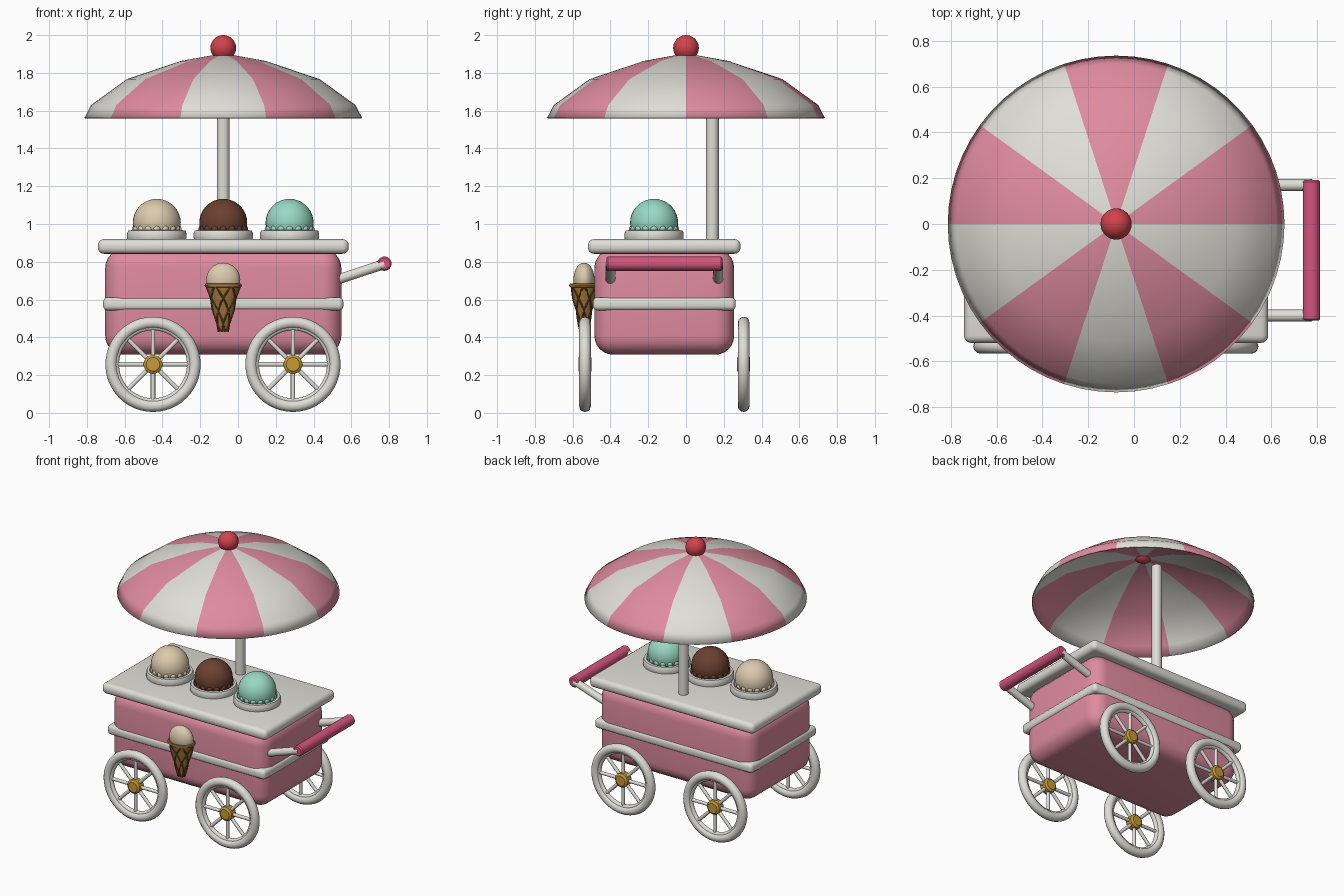
import bpy, bmesh, math
from mathutils import Vector

cube = bpy.data.objects.get("Cube")
if cube:
    bpy.data.objects.remove(cube, do_unlink=True)


def material(name, r, g, b):
    m = bpy.data.materials.new(name)
    m.use_nodes = True
    m.diffuse_color = (r, g, b, 1)
    m.node_tree.nodes["Principled BSDF"].inputs["Base Color"].default_value = (r, g, b, 1)
    return m


PINK = material("soft pink", 0.74, 0.26, 0.35)
WHITE = material("warm white", 0.74, 0.73, 0.68)
ROSE = material("deep rose", 0.65, 0.09, 0.21)
RED = material("cherry red", 0.64, 0.055, 0.073)
GOLD = material("gold", 0.57, 0.32, 0.04)
MINT = material("mint", 0.32, 0.69, 0.55)
COCOA = material("chocolate", 0.147, 0.051, 0.03)
CREAM = material("vanilla cream", 0.71, 0.59, 0.42)
WAFER = material("wafer", 0.39, 0.19, 0.047)
CRUST = material("dark wafer", 0.17, 0.073, 0.02)

CX, CY = -0.078, -0.115      # middle of the cart


def finish(name, bm, *mats, angle=40):
    bmesh.ops.recalc_face_normals(bm, faces=bm.faces)
    mesh = bpy.data.meshes.new(name)
    bm.to_mesh(mesh)
    bm.free()
    ob = bpy.data.objects.new(name, mesh)
    bpy.context.collection.objects.link(ob)
    for m in mats:
        mesh.materials.append(m)
    bpy.ops.object.select_all(action="DESELECT")
    ob.select_set(True)
    bpy.context.view_layer.objects.active = ob
    bpy.ops.object.shade_smooth_by_angle(angle=math.radians(angle))
    return ob


def rounded_box(name, size, z, bevel, mat, segments=4):
    bm = bmesh.new()
    bmesh.ops.create_cube(bm, size=1)
    bmesh.ops.scale(bm, vec=size, verts=bm.verts)
    bmesh.ops.translate(bm, vec=(CX, CY, z), verts=bm.verts)
    bmesh.ops.bevel(bm, geom=bm.edges[:], offset=bevel, segments=segments,
                    profile=0.5, affect="EDGES")
    return finish(name, bm, mat)


def add_ball(bm, centre, radius, scale=(1, 1, 1), u=32, v=18):
    new = bmesh.ops.create_uvsphere(bm, u_segments=u, v_segments=v, radius=radius)["verts"]
    bmesh.ops.scale(bm, vec=scale, verts=new)
    bmesh.ops.translate(bm, vec=centre, verts=new)


def add_rod(bm, a, b, r1, r2=None, sides=24):
    a, b = Vector(a), Vector(b)
    new = bmesh.ops.create_cone(bm, cap_ends=True, segments=sides, radius1=r1,
                                radius2=r1 if r2 is None else r2,
                                depth=(b - a).length)["verts"]
    turn = Vector((0, 0, 1)).rotation_difference(b - a).to_matrix()
    bmesh.ops.rotate(bm, verts=new, matrix=turn)
    bmesh.ops.translate(bm, vec=(a + b) / 2, verts=new)


def lathe(bm, profile, centre, steps=48, axis=(0, 0, 1), closed=False):
    """Revolve (radius, height) points; height runs along the axis."""
    axis = Vector(axis)
    out = Vector((1, 0, 0))
    c = Vector(centre)
    vs = [bm.verts.new(c + out * r + axis * h) for r, h in profile]
    pairs = list(zip(vs, vs[1:])) + ([(vs[-1], vs[0])] if closed else [])
    edges = [bm.edges.new(p) for p in pairs]
    bmesh.ops.spin(bm, geom=vs + edges, cent=c, axis=axis, steps=steps, angle=math.tau)
    bmesh.ops.remove_doubles(bm, verts=bm.verts, dist=0.0002)


def ring_profile(major, minor, n=12):
    return [(major + minor * math.cos(math.tau * i / n),
             minor * math.sin(math.tau * i / n)) for i in range(n)]


# Cart body, trim band and counter
rounded_box("cart_body", (1.25, 0.74, 0.56), 0.588, 0.1, PINK, 6)
rounded_box("trim_band", (1.272, 0.756, 0.07), 0.577, 0.025, WHITE)
rounded_box("counter_top", (1.328, 0.808, 0.077), 0.881, 0.032, WHITE)

# Wheels: tyre, inner rim, spokes and gold hub
for side, wy in (("front", CY - 0.42), ("back", CY + 0.42)):
    for hand, wx in (("right", -0.45), ("left", 0.291)):
        c = Vector((wx, wy, 0.257))
        bm = bmesh.new()
        lathe(bm, ring_profile(0.221, 0.031), c, axis=(0, 1, 0), closed=True)
        lathe(bm, ring_profile(0.197, 0.017), c, axis=(0, 1, 0), closed=True)
        for k in range(8):
            a = math.tau * k / 8
            add_rod(bm, c, c + Vector((math.cos(a), 0, math.sin(a))) * 0.2, 0.012, sides=10)
        finish(f"{side}_{hand}_wheel", bm, WHITE)
        bm = bmesh.new()
        lathe(bm, [(0, -0.034), (0.036, -0.034), (0.05, -0.024),
                   (0.05, 0.024), (0.036, 0.034), (0, 0.034)], c, 20, (0, 1, 0))
        finish(f"{side}_{hand}_hub", bm, GOLD, angle=30)

# Push handle with two arms
bm = bmesh.new()
for y in (-0.4, 0.17):
    add_rod(bm, (0.48, y, 0.69), (0.775, y, 0.788), 0.026)
finish("handle_arms", bm, WHITE)
bm = bmesh.new()
lathe(bm, [(0, -0.307), (0.03, -0.307), (0.038, -0.299),
           (0.038, 0.299), (0.03, 0.307), (0, 0.307)], (0.775, CY, 0.79), 24, (0, 1, 0))
finish("handle_bar", bm, ROSE)

# Tubs and scoops on the counter
for name, x, mat in (("vanilla", -0.43, CREAM), ("chocolate", CX, COCOA), ("mint", 0.273, MINT)):
    bm = bmesh.new()
    lathe(bm, [(0, 0.9), (0.147, 0.9), (0.157, 0.925), (0.157, 0.95), (0.151, 0.965),
               (0.135, 0.967), (0.125, 0.955), (0, 0.955)], (x, -0.169, 0))
    finish(f"{name}_tub", bm, WHITE)
    bm = bmesh.new()
    add_ball(bm, (x, -0.169, 1.006), 0.127)
    for k in range(16):
        a = math.tau * k / 16
        add_ball(bm, (x + 0.112 * math.cos(a), -0.169 + 0.112 * math.sin(a), 0.973),
                 0.021, u=10, v=8)
    finish(f"{name}_scoop", bm, mat)

# Cone ornament on the front panel
CONE_Y, TOP, TIP, FLAT = -0.54, 0.675, 0.43, 0.8


def cone_radius(z):
    return 0.024 + (0.09 - 0.024) * (z - TIP) / (TOP - TIP)


bm = bmesh.new()
lathe(bm, [(0, TIP), (cone_radius(TIP), TIP), (cone_radius(TOP), TOP), (0, TOP)],
      (CX, 0, 0), 32)
bmesh.ops.scale(bm, vec=(1, FLAT, 1), verts=bm.verts)
bmesh.ops.translate(bm, vec=(0, CONE_Y, 0), verts=bm.verts)
finish("ornament_cone", bm, WAFER)

bm = bmesh.new()
lathe(bm, ring_profile(0.088, 0.011, 8), (CX, 0, TOP), 32, closed=True)
bmesh.ops.scale(bm, vec=(1, FLAT, 1), verts=bm.verts)
bmesh.ops.translate(bm, vec=(0, CONE_Y, 0), verts=bm.verts)
finish("ornament_cone_lip", bm, WAFER)

# Crossing spiral ridges on the cone
bm = bmesh.new()
for turn in (-1, 1):
    for k in range(6):
        path = []
        for i in range(9):
            z = TOP + (TIP - TOP) * i / 8
            a = math.tau * k / 6 + turn * 1.9 * i / 8
            r = cone_radius(z) + 0.001
            path.append((CX + r * math.cos(a), CONE_Y + FLAT * r * math.sin(a), z))
        for a, b in zip(path, path[1:]):
            add_rod(bm, a, b, 0.005, sides=6)
finish("ornament_cone_ridges", bm, CRUST)

bm = bmesh.new()
add_ball(bm, (CX, CONE_Y, 0.705), 0.09, (1, 0.62, 1))
finish("ornament_scoop", bm, CREAM)

# Parasol pole, striped canopy and cherry finial
bm = bmesh.new()
add_rod(bm, (CX, 0.14, 0.89), (CX, 0.14, 1.77), 0.034)
finish("parasol_pole", bm, WHITE)

bm = bmesh.new()
lathe(bm, [(0, 1.897), (0.06, 1.893), (0.225, 1.863), (0.51, 1.767),
           (0.7, 1.63), (0.735, 1.562)], (CX, 0, 0), 60)
for f in bm.faces:
    p = f.calc_center_median()
    gore = int((math.atan2(p.y, p.x - CX) % math.tau) / (math.tau / 10))
    f.material_index = gore % 2
canopy = finish("parasol_canopy", bm, PINK, WHITE, angle=60)
shell = canopy.modifiers.new("thickness", "SOLIDIFY")
shell.thickness = 0.008
shell.offset = -1

bm = bmesh.new()
add_ball(bm, (CX, 0, 1.932), 0.068)
finish("cherry_finial", bm, RED)
